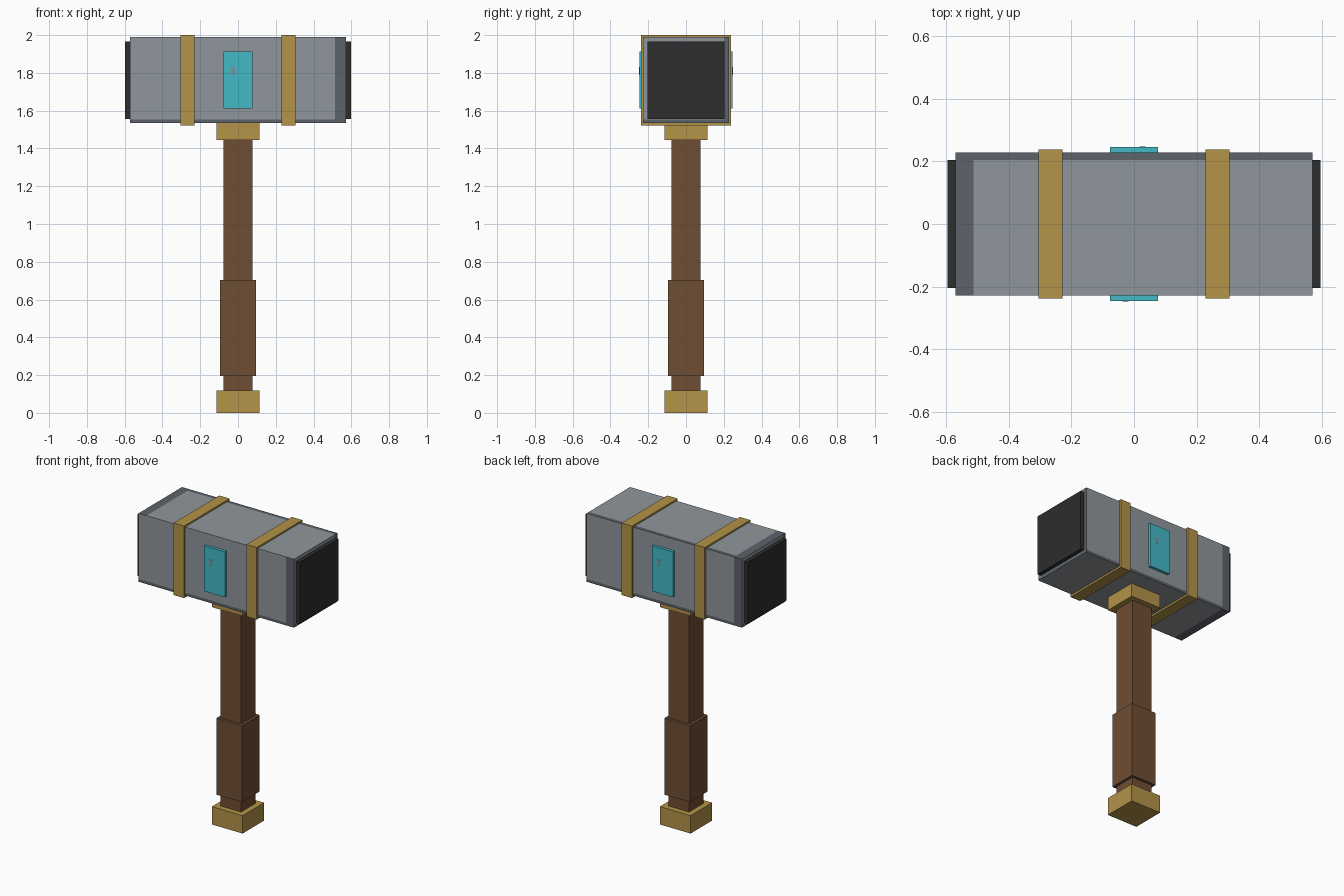
import bpy, bmesh
from mathutils import Vector, Matrix

cube = bpy.data.objects.get("Cube")
if cube:
    bpy.data.objects.remove(cube, do_unlink=True)


def material(name, hex_code):
    """Flat material from an sRGB hex code, stored as linear values."""
    srgb = [int(hex_code[i:i + 2], 16) / 255 for i in (0, 2, 4)]
    lin = [c / 12.92 if c <= 0.04045 else ((c + 0.055) / 1.055) ** 2.4 for c in srgb]
    m = bpy.data.materials.new(name)
    m.use_nodes = True
    m.diffuse_color = (*lin, 1)
    bsdf = next(n for n in m.node_tree.nodes if n.type == 'BSDF_PRINCIPLED')
    bsdf.inputs["Base Color"].default_value = (*lin, 1)
    bsdf.inputs["Roughness"].default_value = 0.8
    return m


STEEL = material("steel grey", "8F969C")
EDGE = material("dark steel", "5D636B")
GOLD = material("gold", "B39348")
WOOD = material("brown wood", "6F4E34")
GEM = material("turquoise", "42BAC8")
BLACK = material("black", "2D2D2D")
MARK = material("dusty pink", "8E8A92")


def box(name, lo, hi, mats, cuts=(), rule=None):
    """Box between two corners, optionally sliced by planes and coloured by rule."""
    lo, hi = Vector(lo), Vector(hi)
    centre, size = (lo + hi) / 2, hi - lo
    bm = bmesh.new()
    bmesh.ops.create_cube(bm, size=1, matrix=Matrix.Diagonal((*size, 1)))
    for axis, value in cuts:
        normal, point = Vector(), Vector()
        normal[axis] = 1
        point[axis] = value - centre[axis]
        bmesh.ops.bisect_plane(bm, geom=bm.verts[:] + bm.edges[:] + bm.faces[:],
                               plane_co=point, plane_no=normal)
    bm.normal_update()
    if rule:
        for f in bm.faces:
            f.material_index = int(rule(f.normal, f.calc_center_median() + centre))
    mesh = bpy.data.meshes.new(name)
    bm.to_mesh(mesh)
    bm.free()
    for m in mats:
        mesh.materials.append(m)
    ob = bpy.data.objects.new(name, mesh)
    ob.location = centre
    bpy.context.collection.objects.link(ob)
    return ob


def post(name, half, z0, z1, mat):
    """Square upright section of the handle."""
    return box(name, (-half, -half, z0), (half, half, z1), [mat])


# Handle
post("pommel", 0.113, 0, 0.119, GOLD)
post("shaft", 0.076, 0.10, 1.54, WOOD)
post("grip", 0.094, 0.196, 0.704, WOOD)
post("collar", 0.113, 1.444, 1.54, GOLD)

# Head with darker borders along some edges of each side
SX, SY, SZ = 0.513, 0.204, 1.552


def is_edge(n, c):
    if n.z > 0.5:
        return c.x < -SX or c.y > SY
    if n.z < -0.5:
        return c.x < -SX
    if abs(n.y) > 0.5:
        return c.z < SZ or -n.y * c.x > SX
    return c.z < SZ or n.x * c.y > SY


box("head", (-0.571, -0.228, 1.534), (0.571, 0.228, 1.989), [STEEL, EDGE],
    [(0, -SX), (0, SX), (1, -SY), (1, SY), (2, SZ)], is_edge)

for s, side in ((-1, "right"), (1, "left")):
    # Striking faces
    x0, x1 = sorted((s * 0.56, s * 0.597))
    box(side + "_striking_face", (x0, -0.204, 1.557), (x1, 0.204, 1.966), [BLACK])
    # Bands around the head
    x0, x1 = sorted((s * 0.229, s * 0.305))
    box(side + "_band", (x0, -0.239, 1.521), (x1, 0.239, 2.0), [GOLD])

for s, side in ((-1, "front"), (1, "back")):
    # Inlaid plates
    y0, y1 = sorted((s * 0.22, s * 0.247))
    box(side + "_gem_plate", (-0.076, y0, 1.611), (0.076, y1, 1.913), [GEM])
    # Small fleck on each plate
    x = s * 0.027
    y0, y1 = sorted((s * 0.246, s * 0.248))
    box(side + "_gem_fleck", (x - 0.009, y0, 1.79), (x + 0.009, y1, 1.832), [MARK])
